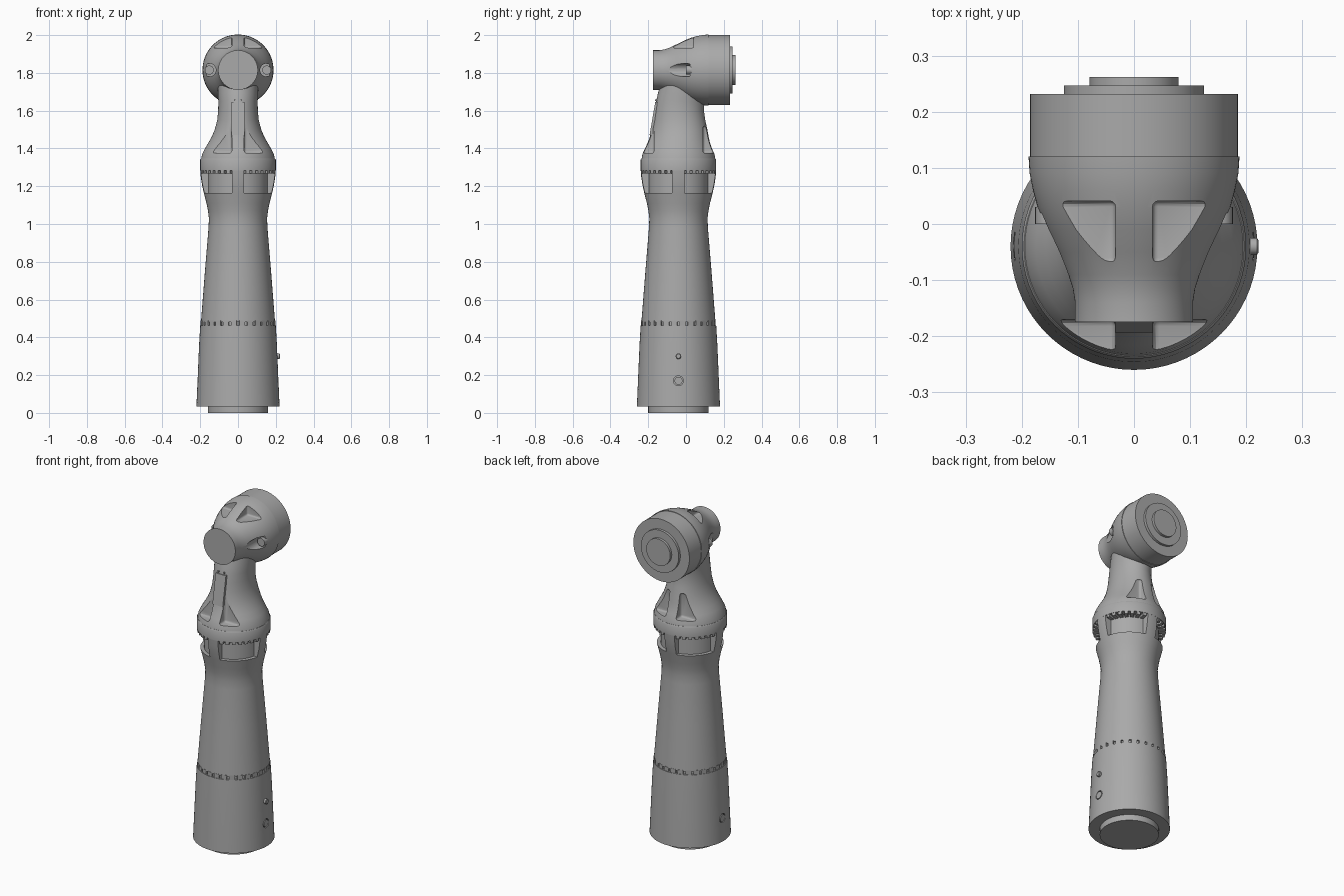
import bpy, bmesh, math
from mathutils import Matrix

cube = bpy.data.objects.get("Cube")
if cube:
    bpy.data.objects.remove(cube)

grey = bpy.data.materials.new("satin_grey")
grey.use_nodes = True
grey.diffuse_color = (0.4, 0.4, 0.4, 1)
bsdf = grey.node_tree.nodes["Principled BSDF"]
bsdf.inputs["Base Color"].default_value = (0.4, 0.4, 0.4, 1)
bsdf.inputs["Roughness"].default_value = 0.6

AXIS_Y = -0.04      # handle axis
HEAD_Z = 1.815      # head axis
ALONG_Y = Matrix.Translation((0, 0, HEAD_Z)) @ Matrix.Rotation(-math.pi / 2, 4, "X")


def finish(name, bm, matrix=None, angle=30):
    bmesh.ops.recalc_face_normals(bm, faces=bm.faces)
    if matrix:
        bm.transform(matrix)
    mesh = bpy.data.meshes.new(name)
    bm.to_mesh(mesh)
    bm.free()
    mesh.materials.append(grey)
    obj = bpy.data.objects.new(name, mesh)
    bpy.context.collection.objects.link(obj)
    return obj


def loft(name, sections, matrix=None, segs=72):
    """Closed skin over ellipses given as (z, rx, ry, y centre)."""
    bm = bmesh.new()
    rings = []
    for z, rx, ry, cy in sections:
        turn = [2 * math.pi * i / segs for i in range(segs)]
        rings.append([bm.verts.new((rx * math.cos(t), cy + ry * math.sin(t), z)) for t in turn])
    for a, b in zip(rings, rings[1:]):
        for i in range(segs):
            j = (i + 1) % segs
            bm.faces.new((a[i], a[j], b[j], b[i]))
    bm.faces.new(rings[0])
    bm.faces.new(rings[-1])
    return finish(name, bm, matrix)


def lathe(name, profile, cy=0.0, matrix=None, segs=72):
    return loft(name, [(z, r, r, cy) for z, r in profile], matrix, segs)


def prism(name, outline, z0, z1, matrix=None):
    bm = bmesh.new()
    low, high = ([bm.verts.new((x, y, z)) for x, y in outline] for z in (z0, z1))
    bm.faces.new(low)
    bm.faces.new(high)
    for i in range(len(low)):
        j = (i + 1) % len(low)
        bm.faces.new((low[i], low[j], high[j], high[i]))
    return finish(name, bm, matrix)


def box(name, x, y, z, round_edge=0.0):
    bm = bmesh.new()
    bmesh.ops.create_cube(bm, size=1)
    for v in bm.verts:
        v.co = [lim[0] if c < 0 else lim[1] for c, lim in zip(v.co, (x, y, z))]
    if round_edge:
        bmesh.ops.bevel(bm, geom=bm.edges[:], offset=round_edge, segments=3,
                        profile=0.5, affect="EDGES")
    return finish(name, bm)


def select(obj):
    bpy.ops.object.select_all(action="DESELECT")
    obj.select_set(True)
    bpy.context.view_layer.objects.active = obj


def carve(obj, cutters):
    for cutter in cutters:
        cutter.hide_render = True
        select(obj)
        mod = obj.modifiers.new("pocket", "BOOLEAN")
        mod.operation, mod.solver, mod.object = "DIFFERENCE", "EXACT", cutter
        bpy.ops.object.modifier_apply(modifier=mod.name)
        bpy.data.objects.remove(cutter)


def tooth_ring(name, count, r0, r1, z0, z1, fill, keep=lambda t: True):
    """Ring of small blocks around the handle axis."""
    bm = bmesh.new()
    half = math.pi * r1 / count * fill
    for i in range(count):
        t = 2 * math.pi * (i + 0.5) / count
        if keep(t):
            spot = (Matrix.Translation((0, AXIS_Y, (z0 + z1) / 2)) @ Matrix.Rotation(t, 4, "Z")
                    @ Matrix.Translation(((r0 + r1) / 2, 0, 0))
                    @ Matrix.Diagonal((r1 - r0, 2 * half, z1 - z0, 1)))
            bmesh.ops.create_cube(bm, size=1, matrix=spot)
    return finish(name, bm)


# Handle: base plug, tapered lower sleeve, toothed seam, long grip
lathe("base_plug", [(0, 0.16), (0.05, 0.16)], AXIS_Y)
lower = lathe("lower_sleeve", [(0.035, 0.22), (0.36, 0.206), (0.463, 0.2), (0.463, 0.18)], AXIS_Y)
lathe("seam_core", [(0.455, 0.187), (0.49, 0.187)], AXIS_Y)
tooth_ring("seam_teeth", 28, 0.18, 0.197, 0.458, 0.488, 0.7)
grip = lathe("grip", [(0.482, 0.18), (0.482, 0.196), (0.75, 0.175), (0.98, 0.156), (1.03, 0.154),
                      (1.07, 0.159), (1.11, 0.167), (1.16, 0.18), (1.21, 0.191), (1.25, 0.197),
                      (1.286, 0.2)], AXIS_Y)

# Four wrap-around grip pockets separated by narrow ribs
floor_r, rib = 0.16, 0.033
edge = math.asin(rib / floor_r)
arc = [edge + (math.pi / 2 - 2 * edge) * i / 12 for i in range(13)]
outline = [(floor_r * math.cos(t), floor_r * math.sin(t)) for t in arc]
outline += [(rib, 0.3), (0.3, 0.3), (0.3, rib)]
carve(grip, [prism("grip_pocket", outline, 1.165, 1.3,
                   Matrix.Translation((0, AXIS_Y, 0)) @ Matrix.Rotation(q * math.pi / 2, 4, "Z"))
             for q in range(4)])
lathe("collar", [(1.284, 0.15), (1.284, 0.2), (1.34, 0.2), (1.347, 0.196), (1.347, 0.15)], AXIS_Y)
tooth_ring("collar_teeth", 36, 0.15, 0.198, 1.268, 1.29, 0.55,
           lambda t: abs(math.sin(2 * t)) > 0.3)

# Neck flowing from the collar up into the head
neck = loft("neck", [(1.34, 0.196, 0.196, -0.04), (1.37, 0.19, 0.191, -0.04),
                     (1.4, 0.175, 0.177, -0.04), (1.43, 0.157, 0.165, -0.038),
                     (1.46, 0.14, 0.156, -0.036), (1.5, 0.123, 0.147, -0.034),
                     (1.55, 0.11, 0.137, -0.035), (1.6, 0.105, 0.13, -0.035),
                     (1.65, 0.104, 0.128, -0.03), (1.69, 0.107, 0.127, -0.022),
                     (1.76, 0.108, 0.12, -0.01)])
carve(neck, [box("neck_pocket", sorted((s * 0.033, s * 0.2)), y, (1.375, 1.52), 0.012)
             for s in (-1, 1) for y in ((-0.3, -0.17), (0.09, 0.3))])

# Slim raised plate on the front of the neck
plate = box("neck_plate", (-0.034, 0.034), (-0.17, -0.1), (1.47, 1.645))
for v in plate.data.vertices:
    if v.co.y < -0.15:
        v.co.y = -0.193 if v.co.z < 1.55 else -0.163
for x in (-0.018, 0.018):
    box("plate_dot", (x - 0.004, x + 0.004), (-0.163, -0.1), (1.652, 1.66))

# Head: flared shell, rear drum and stepped rear cap
head = lathe("head_shell", [(-0.175, 0.105), (-0.14, 0.105), (-0.115, 0.109), (-0.09, 0.117),
                            (-0.05, 0.136), (-0.01, 0.156), (0.03, 0.172), (0.06, 0.18),
                            (0.09, 0.186), (0.12, 0.188)], matrix=ALONG_Y, segs=96)
lathe("head_drum", [(0.11, 0.185), (0.232, 0.185)], matrix=ALONG_Y, segs=96)
lathe("rear_cap_ring", [(0.22, 0.125), (0.247, 0.125)], matrix=ALONG_Y)
lathe("rear_cap_button", [(0.24, 0.079), (0.262, 0.079)], matrix=ALONG_Y)
cutters = []
for s in (-1, 1):
    cutters.append(box("top_pocket", sorted((s * 0.033, s * 0.16)), (-0.07, 0.041),
                       (1.932, 2.1), 0.01))
    side = Matrix.Translation((s * 0.152, 0, 0)) @ ALONG_Y
    cutters.append(lathe("side_pocket", [(-0.3, 0.035), (0.02, 0.035)], matrix=side, segs=32))
    lathe("head_screw", [(-0.0, 0.024), (0.03, 0.024)], matrix=side, segs=24)
carve(head, cutters)

# Side pin and small round screws on the lower sleeve
for s in (-1, 1):
    def across(z):
        return Matrix.Translation((0, AXIS_Y, z)) @ Matrix.Rotation(s * math.pi / 2, 4, "Y")
    carve(lower, [lathe("screw_hole", [(0.203, 0.026), (0.3, 0.026)], matrix=across(0.17), segs=24)])
    lathe("sleeve_screw", [(0.19, 0.021), (0.214, 0.021)], matrix=across(0.17), segs=24)
    if s > 0:
        lathe("side_pin", [(0.19, 0.015), (0.219, 0.015), (0.222, 0.011)], matrix=across(0.3), segs=24)

for obj in list(bpy.context.collection.objects):
    if obj.type == "MESH" and grey.name in obj.data.materials:
        select(obj)
        bpy.ops.object.shade_smooth_by_angle(angle=math.radians(30))
